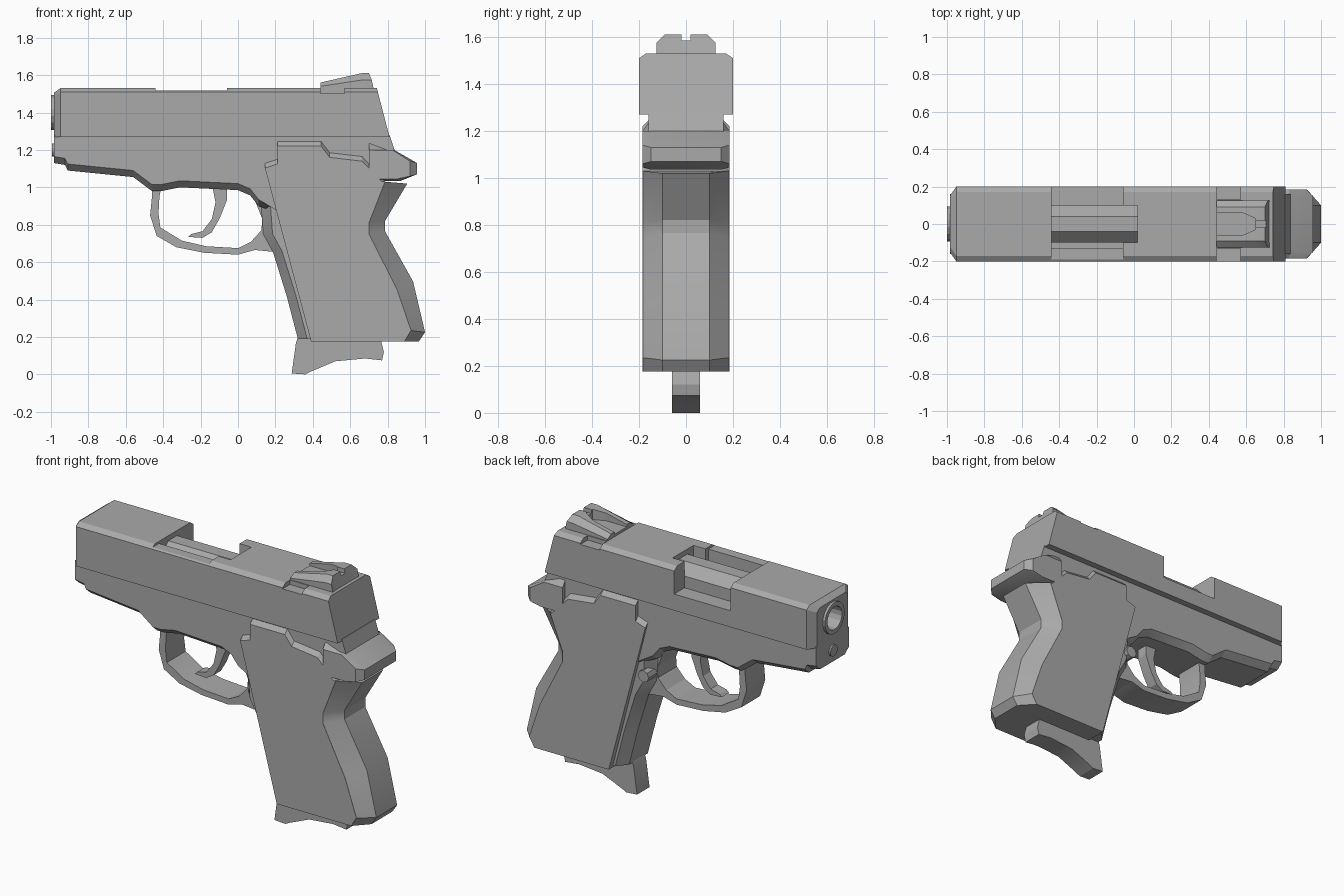
import bpy, bmesh, math
from mathutils import Vector

old = bpy.data.objects.get("Cube")
if old:
    bpy.data.objects.remove(old)

GREY = (0.4, 0.4, 0.4, 1)
steel = bpy.data.materials.new("steel grey")
steel.use_nodes = True
steel.diffuse_color = GREY
steel.node_tree.nodes["Principled BSDF"].inputs["Base Color"].default_value = GREY


def loft(name, sections, cyclic=False):
    """Skin a row of closed loops, with caps unless the row is cyclic."""
    bm = bmesh.new()
    rows = [[bm.verts.new(p) for p in s] for s in sections]
    n = len(rows[0])
    pairs = list(zip(rows, rows[1:]))
    if cyclic:
        pairs.append((rows[-1], rows[0]))
    else:
        bm.faces.new(rows[0])
        bm.faces.new(rows[-1])
    for a, b in pairs:
        for i in range(n):
            j = (i + 1) % n
            bm.faces.new((a[i], a[j], b[j], b[i]))
    bmesh.ops.recalc_face_normals(bm, faces=bm.faces)
    mesh = bpy.data.meshes.new(name)
    bm.to_mesh(mesh)
    bm.free()
    mesh.materials.append(steel)
    ob = bpy.data.objects.new(name, mesh)
    bpy.context.collection.objects.link(ob)
    return ob


def side(y, pts):
    return [Vector((x, y, z)) for x, z in pts]


def slab(name, half, pts, inner=None, inner_half=0):
    """Symmetric side profile; the optional inner profile makes chamfers."""
    rows = [(-half, pts), (half, pts)]
    if inner:
        rows[1:1] = [(-inner_half, inner), (inner_half, inner)]
    return loft(name, [side(y, p) for y, p in rows])


def box(name, x0, x1, y0, y1, z0, z1):
    pts = [(x0, z0), (x1, z0), (x1, z1), (x0, z1)]
    return loft(name, [side(y0, pts), side(y1, pts)])


def circle(x, r, z, n=12):
    turn = [math.tau * (i + 0.5) / n for i in range(n)]
    return [Vector((x, r * math.cos(a), z + r * math.sin(a))) for a in turn]


def rod(name, x0, x1, r, z, n=12):
    return loft(name, [circle(x0, r, z, n), circle(x1, r, z, n)])


def cut(ob, cutter):
    cutter.hide_render = True
    mod = ob.modifiers.new("cut", "BOOLEAN")
    mod.operation = "DIFFERENCE"
    mod.solver = "EXACT"
    mod.object = cutter
    bpy.context.view_layer.objects.active = ob
    bpy.ops.object.modifier_apply(modifier=mod.name)
    bpy.data.objects.remove(cutter)


# Slide: chamfered block with a raked rear face
def slide_section(x, w, top, rake=0):
    half = [(w, 1.27), (w, top - 0.02), (w - 0.03, top)]
    loop = half + [(-y, z) for y, z in reversed(half)]
    return [Vector((x - rake * (z - 1.27), y, z)) for y, z in loop]


slide = loft("slide", [slide_section(-0.985, 0.15, 1.505),
                       slide_section(-0.95, 0.2, 1.53),
                       slide_section(0.81, 0.2, 1.53, 0.26)])
cut(slide, box("port_cut", -0.44, -0.06, -0.13, 0.3, 1.37, 1.7))
cut(slide, box("port_edge_cut", -0.44, -0.06, -0.3, 0.3, 1.517, 1.7))
cut(slide, box("port_slot_cut", -0.2, 0.02, -0.1, 0.1, 1.37, 1.7))
for s in (-1, 1):
    cut(slide, box("sight_notch_cut", 0.44, 0.57,
                   min(s * 0.13, s * 0.3), max(s * 0.13, s * 0.3), 1.503, 1.7))
cut(slide, rod("muzzle_cut", -1.1, -0.75, 0.09, 1.4))

# Barrel and chamber
tube = [(-1.0, 0.095), (-0.8, 0.095), (-0.8, 0.07), (-1.0, 0.07)]
loft("barrel", [circle(x, r, 1.4, 16) for x, r in tube], cyclic=True)
rod("chamber", -0.5, 0.02, 0.108, 1.4, 8)

# Rear sight with trough and aiming notch
sight = slab("rear_sight", 0.125,
             [(0.44, 1.48), (0.44, 1.54), (0.67, 1.575), (0.715, 1.575), (0.735, 1.48)],
             [(0.44, 1.48), (0.44, 1.56), (0.66, 1.61), (0.7, 1.61), (0.735, 1.48)], 0.09)
trough = [(0.4, 0.06), (0.58, 0.06), (0.65, 0.03), (0.65, -0.03), (0.58, -0.06), (0.4, -0.06)]
cut(sight, loft("trough_cut", [[Vector((x, y, z)) for x, y in trough] for z in (1.545, 1.7)]))
cut(sight, box("notch_cut", 0.6, 0.8, -0.02, 0.02, 1.585, 1.7))

# Frame: full underside in the middle, raised towards the sides
top = [(0.81, 1.28), (-0.985, 1.28)]
under = [(-0.985, 1.13), (-0.925, 1.12), (-0.91, 1.09), (-0.56, 1.055), (-0.46, 0.98),
         (-0.41, 0.98), (-0.31, 1.0), (0, 0.985), (0.065, 0.957), (0.11, 0.9)]
back = [(0.25, 0.85), (0.6, 0.9), (0.78, 1.05), (0.84, 1.19)]
raised = [(x, z + 0.035) for x, z in under]
slab("frame", 0.16, top + raised + back, top + under + back, 0.12)
rod("guide_rod", -0.995, -0.9, 0.035, 1.2)

# Tang behind the slide
slab("tang", 0.185,
     [(0.7, 1.2), (0.825, 1.2), (0.92, 1.14), (0.92, 1.06), (0.85, 1.045), (0.7, 1.045)],
     [(0.7, 1.25), (0.815, 1.25), (0.84, 1.19), (0.957, 1.13), (0.957, 1.07), (0.7, 1.03)][:1]
     + [(0.835, 1.2), (0.957, 1.13), (0.957, 1.07), (0.87, 1.035), (0.7, 1.035)], 0.15)

# Trigger guard swept around its opening
outer = [(-0.46, 1.0), (-0.46, 0.95), (-0.47, 0.85), (-0.435, 0.74), (-0.33, 0.68),
         (-0.18, 0.65), (0, 0.64), (0.09, 0.665), (0.19, 0.655), (0.25, 0.8), (0.2, 1.0)]
inner = [(-0.41, 1.0), (-0.42, 0.95), (-0.425, 0.86), (-0.415, 0.785), (-0.3, 0.715),
         (-0.17, 0.685), (0, 0.675), (0.07, 0.71), (0.125, 0.77), (0.13, 0.83), (0.09, 0.93)]
loft("trigger_guard", [[Vector((p[0], y, p[1])) for p, y in
                        ((o, -0.09), (o, 0.09), (i, 0.09), (i, -0.09))]
                       for o, i in zip(outer, inner)])

# Trigger
slab("trigger", 0.035,
     [(-0.14, 1.02), (-0.06, 1.02), (-0.06, 0.93), (-0.1, 0.83), (-0.14, 0.76), (-0.19, 0.73),
      (-0.265, 0.735), (-0.25, 0.75), (-0.19, 0.765), (-0.14, 0.83), (-0.12, 0.92)])

# Front strap with chamfered corners
strap = [(0.12, 0.95), (0.135, 0.75), (0.185, 0.66), (0.26, 0.42), (0.32, 0.19)]
strap_back = [(0.7, 0.19), (0.6, 0.95)]
slab("front_strap", 0.15, [(x + 0.05, z) for x, z in strap] + strap_back,
     strap + strap_back, 0.09)

# Grip panels with a bevelled upper edge
grip_back = [(0.786, 1.03), (0.7, 0.81), (0.7, 0.75), (0.85, 0.455), (0.925, 0.235), (0.89, 0.177)]
grip_top = [(0.144, 1.128), (0.21, 1.15), (0.21, 1.246), (0.444, 1.246), (0.49, 1.185),
            (0.663, 1.165), (0.775, 1.05)]
low = [(x, z - 0.025) for x, z in grip_top]
foot = [(0.39, 0.177)]
slab("grip_panels", 0.185, low + grip_back + foot, grip_top + grip_back + foot, 0.16)

# Backstrap tapering towards the centre line
spine = [(0.905, 1.02), (0.786, 0.82), (0.786, 0.765), (0.936, 0.497), (1.0, 0.225), (0.968, 0.177)]
tuck = [(0.6, 0.177), (0.6, 1.03)]
slab("backstrap", 0.184, grip_back + tuck, spine + tuck, 0.1)

# Magazine foot
slab("magazine_foot", 0.06,
     [(0.32, 0.2), (0.31, 0.17), (0.287, 0.005), (0.36, 0), (0.39, 0.015), (0.52, 0.07),
      (0.68, 0.085), (0.77, 0.075), (0.78, 0.12), (0.76, 0.2)])

# Magazine release button
disc = [(0.165 + 0.036 * math.cos(k * math.tau / 8), 0.8 + 0.036 * math.sin(k * math.tau / 8))
        for k in range(8)]
loft("release_button", [side(0.05, disc), side(0.175, disc)])

# Soften shallow edges only
bpy.ops.object.select_all(action="DESELECT")
for ob in bpy.context.collection.objects:
    if ob.type == "MESH" and steel.name in ob.data.materials:
        ob.select_set(True)
        bpy.context.view_layer.objects.active = ob
bpy.ops.object.shade_smooth_by_angle(angle=math.radians(20))
